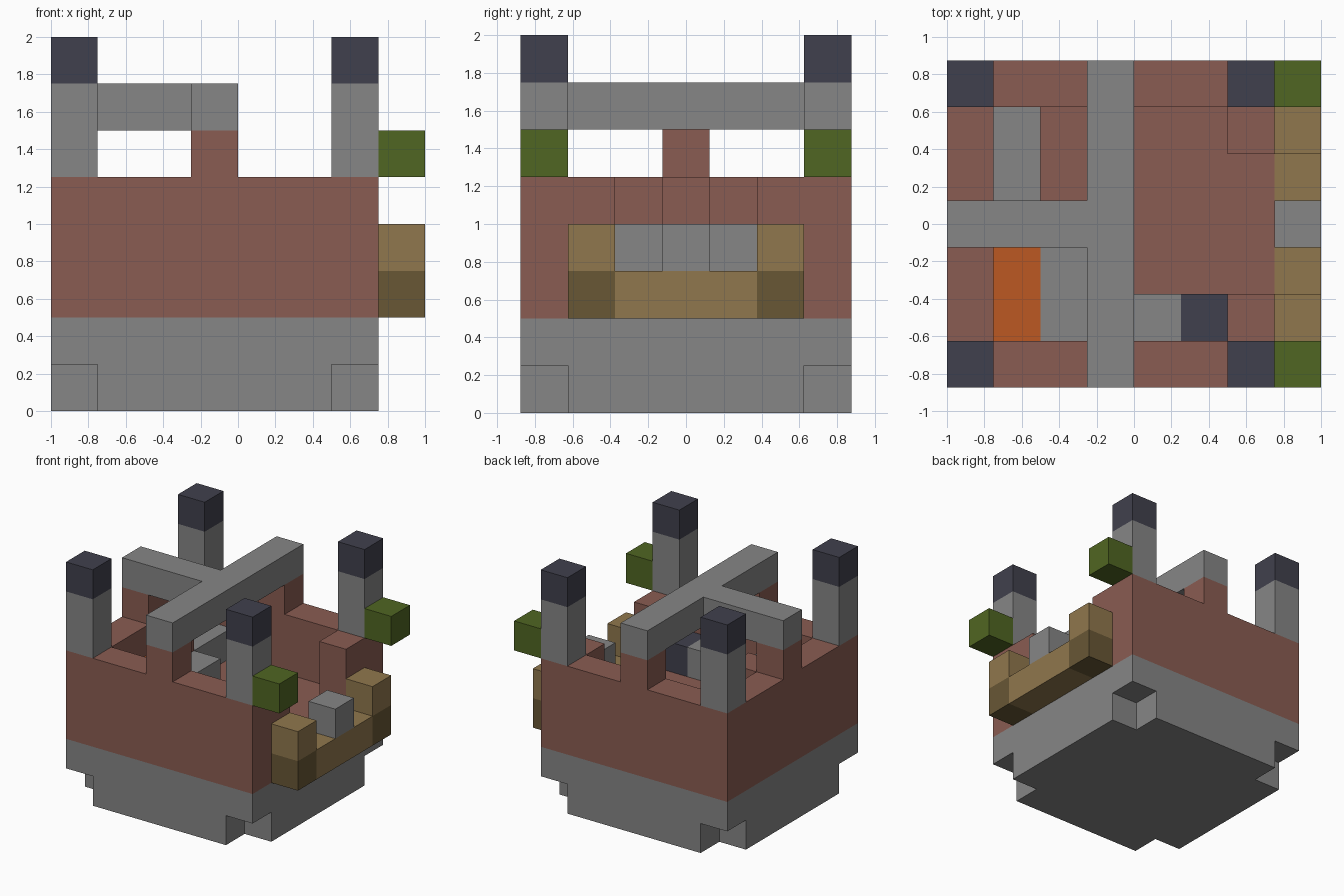
import bpy
import bmesh
from mathutils import Matrix, Vector

if "Cube" in bpy.data.objects:
    bpy.data.objects.remove(bpy.data.objects["Cube"], do_unlink=True)

UNIT = 0.25                       # edge of one block
ORIGIN = Vector((-1, -0.875, 0))  # corner of the block grid


def material(name, *rgb):
    linear = [((c / 255 + 0.055) / 1.055) ** 2.4 for c in rgb] + [1]
    mat = bpy.data.materials.new(name)
    mat.use_nodes = True
    mat.diffuse_color = linear
    mat.node_tree.nodes["Principled BSDF"].inputs["Base Color"].default_value = linear
    return mat


stone = material("stone_grey", 134, 134, 134)
brick = material("brick_red", 138, 92, 82)
slate = material("dark_slate", 64, 64, 77)
leaf = material("leaf_green", 80, 102, 34)
wood = material("light_wood", 144, 119, 77)
dark_wood = material("dark_wood", 104, 87, 53)
orange = material("orange", 188, 89, 34)


def part(name, mat, *boxes):
    """One object from boxes given as (corner block, size in blocks)."""
    bm = bmesh.new()
    for corner, size in boxes:
        size = Vector(size)
        centre = ORIGIN + (Vector(corner) + size / 2) * UNIT
        bmesh.ops.create_cube(bm, size=UNIT, matrix=Matrix.Translation(centre)
                              @ Matrix.Diagonal(size.to_4d()))
    mesh = bpy.data.meshes.new(name)
    bm.to_mesh(mesh)
    bm.free()
    mesh.materials.append(mat)
    obj = bpy.data.objects.new(name, mesh)
    bpy.context.collection.objects.link(obj)


# Stone foundation with notched bottom corners
part("foundation", stone,
     ((0, 0, 1), (7, 7, 1)),
     ((1, 0, 0), (5, 7, 1)),
     ((0, 1, 0), (1, 5, 1)),
     ((6, 1, 0), (1, 5, 1)))

# Floor slab and walls, open towards the balcony
part("floor", brick, ((0, 0, 2), (7, 7, 1)))
part("walls", brick,
     ((0, 0, 3), (7, 1, 2)),
     ((0, 6, 3), (7, 1, 2)),
     ((0, 1, 3), (1, 5, 2)),
     ((6, 1, 3), (1, 1, 2)),
     ((6, 5, 3), (1, 1, 2)),
     ((1, 3, 3), (1, 1, 2)))

# Roof beams on short brick supports
part("beam_supports", brick, *(((x, y, 5), (1, 1, 1))
                               for x, y in ((3, 0), (3, 6), (0, 3))))
part("roof_beams", stone,
     ((3, 0, 6), (1, 7, 1)),
     ((0, 3, 6), (3, 1, 1)))

# Corner pillars with slate caps
for x, side in ((0, "right"), (6, "left")):
    for y, end in ((0, "front"), (6, "back")):
        part(f"{end}_{side}_pillar", stone, ((x, y, 5), (1, 1, 2)))
        part(f"{end}_{side}_cap", slate, ((x, y, 7), (1, 1, 1)))

# Balcony with end posts, and foliage beside the pillars
part("balcony_floor", wood, ((7, 2, 2), (1, 3, 1)))
part("balcony_seat", stone, ((7, 3, 3), (1, 1, 1)))
for y, leaf_y, end in ((1, 0, "front"), (5, 6, "back")):
    part(f"{end}_balcony_corner", dark_wood, ((7, y, 2), (1, 1, 1)))
    part(f"{end}_balcony_post", wood, ((7, y, 3), (1, 1, 1)))
    part(f"{end}_foliage", leaf, ((7, leaf_y, 5), (1, 1, 1)))

# Furniture
part("hearth", orange, ((1, 1, 3), (1, 2, 1)))
part("hearth_surround", stone, ((2, 1, 3), (1, 3, 1)))
part("bench", stone, ((1, 4, 3), (1, 2, 1)))
part("stone_block", stone, ((4, 1, 3), (1, 1, 1)))
part("slate_block", slate, ((5, 1, 3), (1, 1, 1)))
